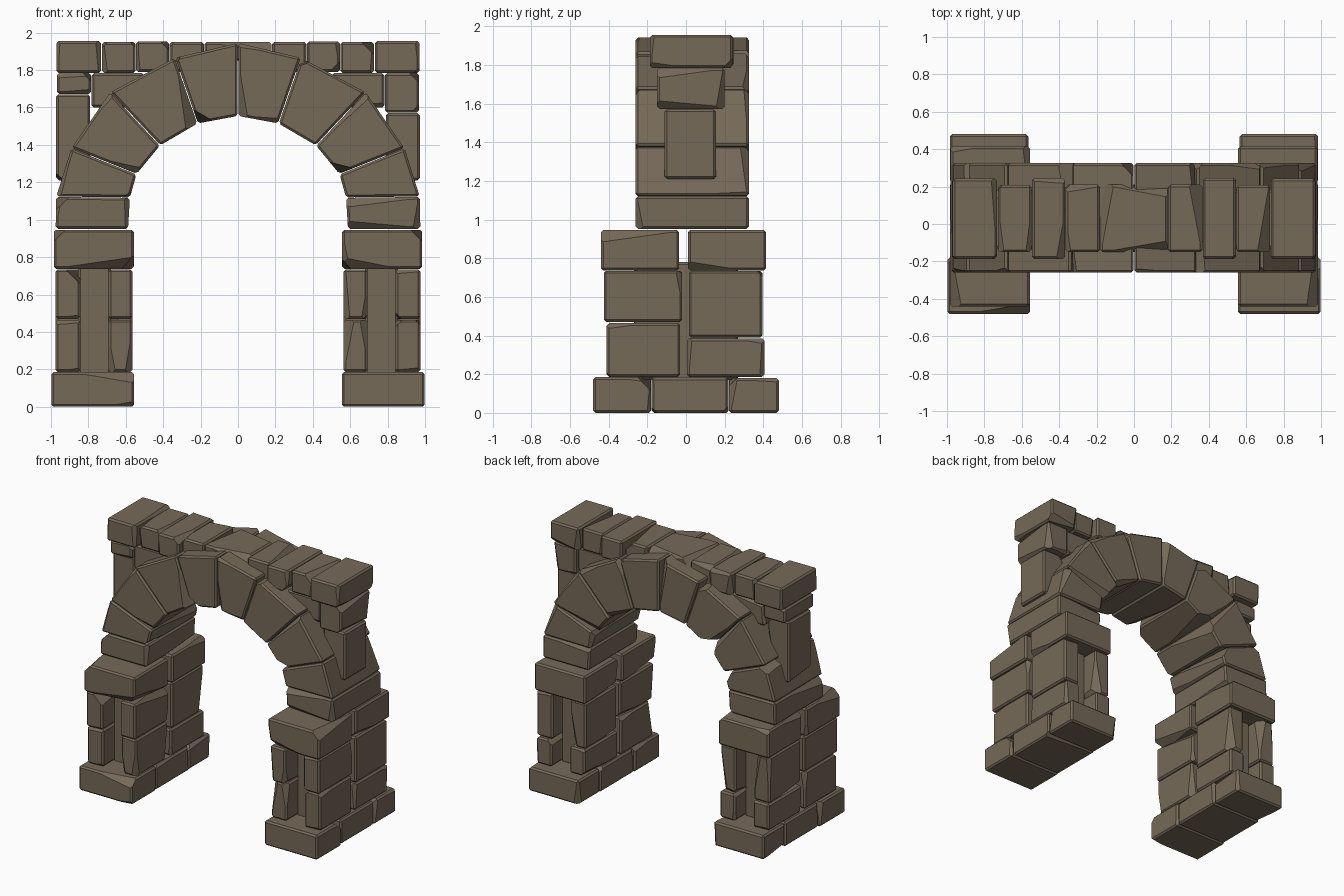
import bpy, bmesh, random
from mathutils import Vector

if "Cube" in bpy.data.objects:
    bpy.data.objects.remove(bpy.data.objects["Cube"])

random.seed(4)
mat = bpy.data.materials.new("weathered_stone")
mat.diffuse_color = (0.18, 0.142, 0.098, 1)
mat.use_nodes = True
mat.node_tree.nodes["Principled BSDF"].inputs["Base Color"].default_value = mat.diffuse_color


def stone(name, quad, y0, y1, chips=4, bevel=0.012):
    """Bevelled, chipped block: an x-z quad extruded from y0 to y1."""
    bm = bmesh.new()
    a = [bm.verts.new((x, y0, z)) for x, z in quad]
    b = [bm.verts.new((x, y1, z)) for x, z in quad]
    bm.faces.new(a)
    bm.faces.new(b[::-1])
    for i in range(4):
        j = (i + 1) % 4
        bm.faces.new((a[j], a[i], b[i], b[j]))
    bmesh.ops.recalc_face_normals(bm, faces=bm.faces)
    # remember edges for the worn chips, then soften all edges
    worn = []
    for e in random.sample(list(bm.edges), chips):
        n = (e.link_faces[0].normal + e.link_faces[1].normal).normalized()
        p, q = e.verts[0].co.copy(), e.verts[1].co.copy()
        worn.append((p.lerp(q, random.uniform(0.15, 0.85)), n, (q - p).normalized()))
    bmesh.ops.bevel(bm, geom=list(bm.edges), offset=bevel, segments=1,
                    affect='EDGES', clamp_overlap=True)
    for p, n, d in worn:
        tilt = random.choice((-1, 1)) * random.uniform(0.04, 0.14)
        r = bmesh.ops.bisect_plane(
            bm, geom=bm.verts[:] + bm.edges[:] + bm.faces[:],
            plane_co=p - n * random.uniform(0.010, 0.014),
            plane_no=(n + d * tilt).normalized(), clear_outer=True)
        cut = [g for g in r["geom_cut"] if isinstance(g, bmesh.types.BMEdge)]
        if cut:
            bmesh.ops.holes_fill(bm, edges=cut, sides=0)
    bmesh.ops.recalc_face_normals(bm, faces=bm.faces)
    me = bpy.data.meshes.new(name)
    bm.to_mesh(me)
    bm.free()
    me.materials.append(mat)
    ob = bpy.data.objects.new(name, me)
    bpy.context.collection.objects.link(ob)


def box(name, x0, x1, y0, y1, z0, z1, **kw):
    stone(name, [(x0, z0), (x1, z0), (x1, z1), (x0, z1)], y0, y1, **kw)


for side, s in (("left", -1), ("right", 1)):
    def sbox(name, x0, x1, *rest, **kw):
        box(f"{side}_{name}", s * x0, s * x1, *rest, **kw)

    # plinth
    sbox("plinth_front", 0.555, 0.998, -0.48, -0.18, 0.0, 0.185)
    sbox("plinth_middle", 0.56, 0.985, -0.178, 0.22, 0.0, 0.183)
    sbox("plinth_back", 0.565, 0.985, 0.222, 0.48, 0.0, 0.18)

    # pier: two slab skins around a recessed core
    for skin, x0, x1 in (("outer", 0.843, 0.975), ("inner", 0.565, 0.692)):
        sbox(f"{skin}_pier_front_low", x0, x1, -0.41, -0.03, 0.186, 0.465)
        sbox(f"{skin}_pier_front_high", x0, x1, -0.425, -0.02, 0.47, 0.735)
        sbox(f"{skin}_pier_back_low", x0, x1, 0.005, 0.405, 0.186, 0.385)
        sbox(f"{skin}_pier_back_high", x0, x1, 0.015, 0.395, 0.39, 0.735)
    sbox("pier_core", 0.68, 0.855, -0.27, 0.27, 0.17, 0.78, chips=0)

    # impost blocks
    sbox("impost_front", 0.557, 0.985, -0.44, -0.035, 0.737, 0.945)
    sbox("impost_back", 0.557, 0.98, 0.01, 0.415, 0.737, 0.945)

    # arch stones between successive joints (inner point, outer point)
    joints = [((0.585, 0.95), (0.978, 0.95)), ((0.575, 1.118), (0.975, 1.123)),
              ((0.54, 1.243), (0.893, 1.383)), ((0.415, 1.395), (0.685, 1.683)),
              ((0.215, 1.512), (0.338, 1.868)), ((0.0, 1.552), (0.0, 1.948))]
    for i in range(5):
        (a, b), (c, d) = joints[i], joints[i + 1]
        mid = sum((Vector(p) for p in (a, b, c, d)), Vector((0, 0))) / 4
        quad = [mid + (Vector(p) - mid) * 0.985 for p in (a, b, d, c)]
        stone(f"{side}_arch_stone_{i + 1}", [(s * p.x, p.y) for p in quad], -0.26, 0.325)

    # coping row
    sbox("coping_1", 0.732, 0.97, -0.187, 0.242, 1.785, 1.955)
    sbox("coping_2", 0.548, 0.728, -0.15, 0.208, 1.785, 1.95)
    sbox("coping_3", 0.368, 0.545, -0.187, 0.245, 1.79, 1.953)
    sbox("coping_4", 0.182, 0.366, -0.15, 0.21, 1.79, 1.95)

    # spandrel wall under the coping; joint height differs per side
    zj = 1.57 if s > 0 else 1.67
    sbox("spandrel_upper", 0.785, 0.968, -0.15, 0.2, zj + 0.003, 1.783)
    sbox("spandrel_lower", 0.79, 0.972, -0.11, 0.155, 1.21, zj)
    sbox("spandrel_fill", 0.5, 0.783, -0.13, 0.18, 1.6, 1.783)

box("coping_centre", -0.18, 0.18, -0.15, 0.21, 1.85, 1.95)
